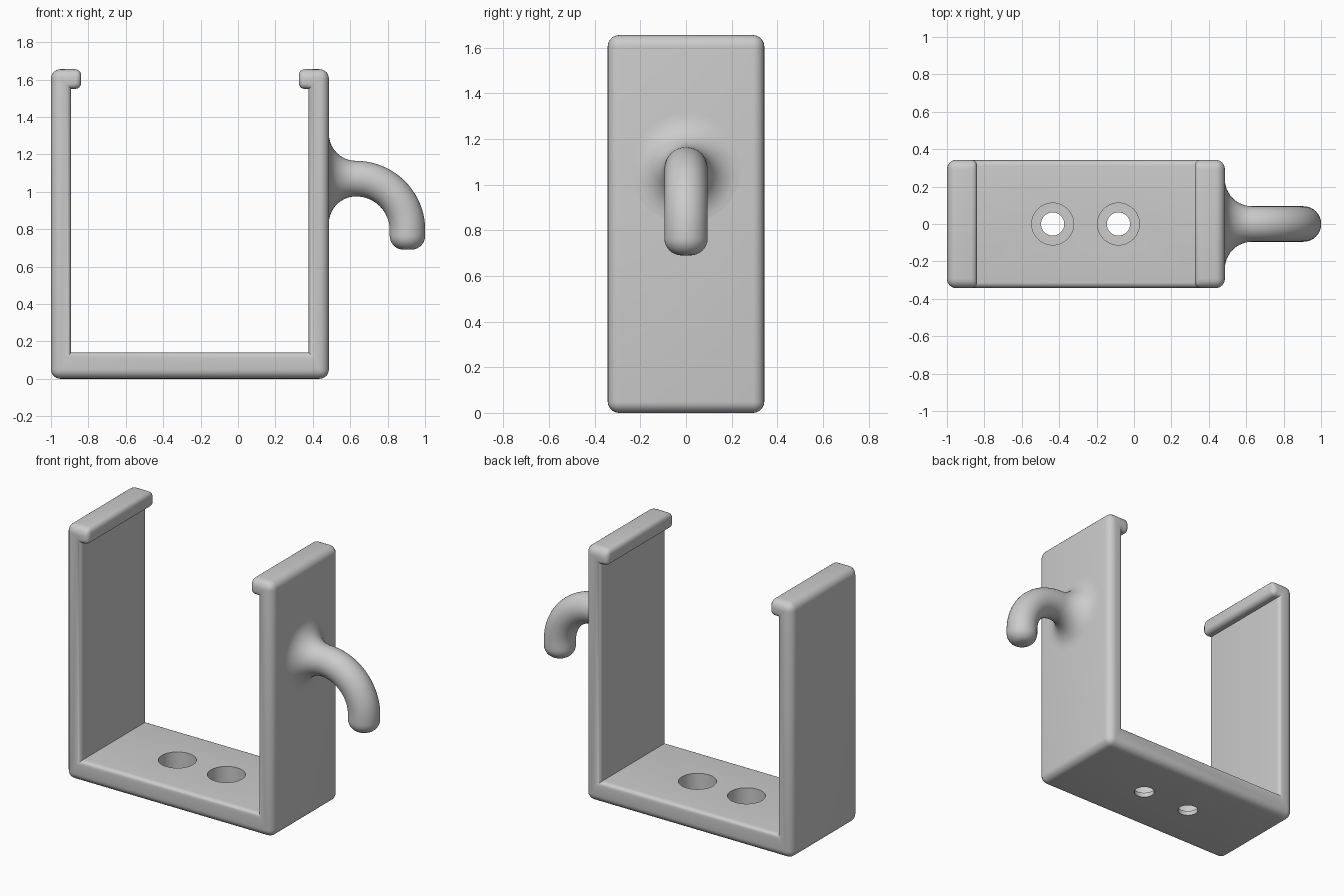
import bpy, bmesh
from math import sin, cos, pi, radians
from mathutils import Vector

if "Cube" in bpy.data.objects:
    bpy.data.objects.remove(bpy.data.objects["Cube"])

grey = bpy.data.materials.new("light_grey")
grey.use_nodes = True
colour = (0.6, 0.6, 0.6, 1)
grey.diffuse_color = colour
grey.node_tree.nodes["Principled BSDF"].inputs["Base Color"].default_value = colour


def make_object(name, bm):
    bmesh.ops.recalc_face_normals(bm, faces=bm.faces)
    mesh = bpy.data.meshes.new(name)
    bm.to_mesh(mesh)
    bm.free()
    mesh.materials.append(grey)
    obj = bpy.data.objects.new(name, mesh)
    bpy.context.collection.objects.link(obj)
    return obj


def smooth(obj):
    bpy.ops.object.select_all(action="DESELECT")
    obj.select_set(True)
    bpy.context.view_layer.objects.active = obj
    bpy.ops.object.shade_smooth_by_angle(angle=radians(35))


# U-shaped bracket: mirrored half profile (offset from middle, height)
MID, HALF_W, DEPTH, HEIGHT = -0.257, 0.743, 0.343, 1.655
half = [(HALF_W, 0), (HALF_W, HEIGHT), (0.582, HEIGHT),
        (0.582, 1.55), (0.635, 1.55), (0.635, 0.14)]
profile = half + [(-x, z) for x, z in reversed(half)]

bm = bmesh.new()
face = bm.faces.new([bm.verts.new((MID + x, -DEPTH, z)) for x, z in profile])
extruded = bmesh.ops.extrude_face_region(bm, geom=[face])
for v in extruded["geom"]:
    if isinstance(v, bmesh.types.BMVert):
        v.co.y = DEPTH
bmesh.ops.recalc_face_normals(bm, faces=bm.faces)

# Outer edges get the full rounding, inner ones a smaller one, inner corners none
weight = bm.edges.layers.float.new("bevel_weight_edge")
for e in bm.edges:
    if e.is_convex:
        outer = all(abs(abs(v.co.x - MID) - HALF_W) < 0.001 or v.co.z > 1.65
                    for v in e.verts)
        lip_end = all(abs(abs(v.co.x - MID) - 0.582) < 0.001 for v in e.verts)
        e[weight] = 1.0 if outer and not lip_end else 0.62
bracket = make_object("bracket", bm)
bevel = bracket.modifiers.new("rounded_edges", "BEVEL")
bevel.limit_method = "WEIGHT"
bevel.width = 0.05
bevel.segments = 6
bevel.use_clamp_overlap = False

# Counterbored screw holes in the floor
for side, x in (("left", -0.083), ("right", -0.435)):
    for part, radius, bottom in (("hole", 0.062, -0.1), ("counterbore", 0.112, 0.03)):
        bm = bmesh.new()
        bmesh.ops.create_cone(bm, cap_ends=True, segments=48,
                              radius1=radius, radius2=radius, depth=0.4)
        bmesh.ops.translate(bm, verts=bm.verts, vec=(x, 0, bottom + 0.2))
        cutter = make_object(f"{side}_{part}_cutter", bm)
        cutter.hide_render = True
        cutter.hide_set(True)
        cut = bracket.modifiers.new(f"{side}_{part}", "BOOLEAN")
        cut.operation = "DIFFERENCE"
        cut.solver = "EXACT"
        cut.object = cutter

# Bake the modifiers, then shade smooth with sharp edges kept
bpy.context.view_layer.update()
evaluated = bracket.evaluated_get(bpy.context.evaluated_depsgraph_get())
bracket.data = bpy.data.meshes.new_from_object(evaluated)
bracket.modifiers.clear()
smooth(bracket)

# Hook stations: (centre, direction along the tube, radius)
TUBE, BEND, FLARE, ROUND = 0.095, 0.275, 0.145, 0.075
WALL, BEND_Z, TIP = MID + HALF_W, 0.795, 0.69
BEND_X = WALL + FLARE
along, down = Vector((1, 0, 0)), Vector((0, 0, -1))
stations = [(Vector((WALL - 0.03, 0, BEND_Z + BEND)), along, TUBE + FLARE)]
for i in range(11):                      # flared root on the wall
    a = pi / 2 * i / 10
    stations.append((Vector((BEND_X - FLARE * cos(a), 0, BEND_Z + BEND)),
                     along, TUBE + FLARE * (1 - sin(a))))
for i in range(1, 21):                   # quarter bend
    a = pi / 2 * i / 20
    stations.append((Vector((BEND_X + BEND * sin(a), 0, BEND_Z + BEND * cos(a))),
                     Vector((cos(a), 0, -sin(a))), TUBE))
for i in range(9):                       # rounded tip
    a = pi / 2 * i / 8
    stations.append((Vector((BEND_X + BEND, 0, TIP + ROUND * (1 - sin(a)))),
                     down, TUBE - ROUND * (1 - cos(a))))

bm = bmesh.new()
SIDES = 40
rings = []
for centre, direction, radius in stations:
    across = Vector((0, 1, 0))
    up = direction.cross(across)
    rings.append([bm.verts.new(centre + radius * (cos(t) * across + sin(t) * up))
                  for t in (2 * pi * k / SIDES for k in range(SIDES))])
for a, b in zip(rings, rings[1:]):
    for k in range(SIDES):
        n = (k + 1) % SIDES
        bm.faces.new((a[k], a[n], b[n], b[k]))
bm.faces.new(rings[0])
bm.faces.new(rings[-1])
smooth(make_object("hook", bm))
